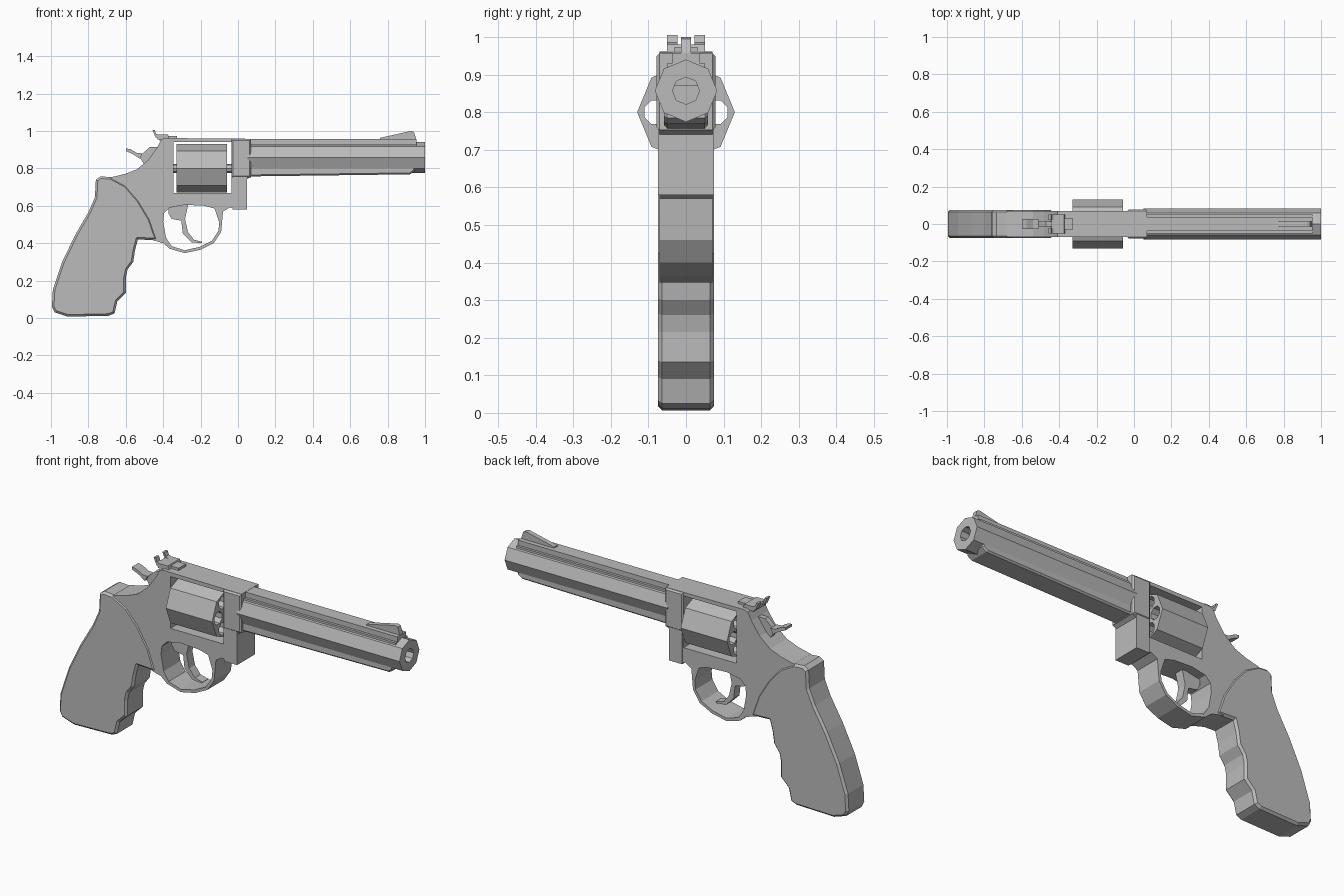
import bpy
import bmesh
from math import cos, sin, pi
from mathutils import Matrix, Vector

if "Cube" in bpy.data.objects:
    bpy.data.objects.remove(bpy.data.objects["Cube"], do_unlink=True)

steel = bpy.data.materials.new("grey steel")
steel.use_nodes = True
steel.diffuse_color = (0.5, 0.5, 0.5, 1)
shader = next(n for n in steel.node_tree.nodes if n.type == "BSDF_PRINCIPLED")
shader.inputs["Base Color"].default_value = steel.diffuse_color

# Local profile axes to model axes: side outlines lie in XZ, axial ones in YZ
SIDE = Matrix(((1, 0, 0, 0), (0, 0, -1, 0), (0, 1, 0, 0), (0, 0, 0, 1)))
AXIAL = Matrix(((0, 0, 1, 0), (1, 0, 0, 0), (0, 1, 0, 0), (0, 0, 0, 1)))


def solid(name, loops, start, end, axes=SIDE, chamfer=0.0):
    """Extrude an outline (first loop) with optional holes (other loops)."""
    bm = bmesh.new()
    for loop in loops:
        verts = [bm.verts.new((u, v, start)) for u, v in loop]
        for a, b in zip(verts, verts[1:] + verts[:1]):
            bm.edges.new((a, b))
        if len(loops) == 1:
            bm.faces.new(verts)
    if len(loops) > 1:
        bmesh.ops.triangle_fill(bm, use_beauty=True, edges=bm.edges[:],
                                normal=Vector((0, 0, 1)))
    cap = bmesh.ops.extrude_face_region(bm, geom=bm.faces[:], use_keep_orig=True)
    moved = [g for g in cap["geom"] if isinstance(g, bmesh.types.BMVert)]
    bmesh.ops.translate(bm, verts=moved, vec=(0, 0, end - start))
    bmesh.ops.recalc_face_normals(bm, faces=bm.faces[:])
    if chamfer:
        rim = [e for e in bm.edges if abs(e.verts[0].co.z - e.verts[1].co.z) < 1e-5]
        bmesh.ops.bevel(bm, geom=rim, offset=chamfer, segments=1,
                        profile=0.5, affect="EDGES")
    bm.transform(axes)
    mesh = bpy.data.meshes.new(name)
    bm.to_mesh(mesh)
    bm.free()
    mesh.materials.append(steel)
    obj = bpy.data.objects.new(name, mesh)
    bpy.context.collection.objects.link(obj)
    return obj


def plate(name, outline, half_width, chamfer=0.0):
    return solid(name, [outline], -half_width, half_width, SIDE, chamfer)


def rect(left, right, low, high):
    return [(left, low), (right, low), (right, high), (left, high)]


def ring(radius, y=0.0, z=0.0, sides=8, turn=0.0):
    angles = [turn + 2 * pi * i / sides for i in range(sides)]
    return [(y + radius * cos(a), z + radius * sin(a)) for a in angles]


# Frame with the cylinder window and the trigger opening
frame = [(-.39, .962), (.07, .958), (.07, .755), (.045, .74), (.045, .582),
         (-.045, .59), (-.08, .57), (-.09, .46), (-.13, .4), (-.2, .365),
         (-.285, .347), (-.365, .37), (-.4, .4), (-.47, .42), (-.55, .45),
         (-.7, .7), (-.68, .752), (-.605, .77), (-.54, .795), (-.48, .845),
         (-.43, .915), (-.41, .955)]
window = rect(-.345, -.035, .667, .94)
opening = [(-.1, .51), (-.105, .465), (-.14, .412), (-.205, .38), (-.285, .362),
           (-.355, .384), (-.385, .43), (-.4, .515), (-.395, .56), (-.365, .59),
           (-.285, .605), (-.18, .6), (-.125, .585)]
solid("frame", [frame, window, opening], -.07, .07)
plate("barrel_shroud", rect(-.035, .07, .752, .957), .078, .008)
plate("crane_block", rect(-.03, .047, .58, .76), .075)

# Grip with finger grooves
grip = [(-.43, .415), (-.535, .42), (-.55, .365), (-.56, .3), (-.59, .26),
        (-.6, .215), (-.6, .135), (-.645, .09), (-.66, .025), (-.69, .012),
        (-.91, .007), (-.98, .03), (-.995, .06), (-.99, .15), (-.94, .3),
        (-.87, .445), (-.8, .565), (-.765, .645), (-.76, .74), (-.735, .757),
        (-.68, .753), (-.6, .71), (-.53, .63), (-.47, .53)]
plate("grip", grip, .075, .011)

# Barrel, its top rib and the lug beneath
BORE_Z = .857
solid("barrel", [ring(.083, z=BORE_Z), ring(.036, z=BORE_Z)], .05, 1, AXIAL)
plate("rib_base", rect(.06, .955, .87, .93), .05)
plate("rib_top", rect(.06, .955, .92, .957), .037)
plate("barrel_lug", [(.06, .757), (.92, .768), (.945, .785), (.945, .81),
                     (.06, .81)], .059, .008)

# Cylinder with six chambers on its axle
AXIS_Z = .8
chambers = [ring(.034, y, z, turn=pi / 8) for y, z in ring(.079, z=AXIS_Z, sides=6)]
solid("cylinder", [ring(.13, z=AXIS_Z)] + chambers, -.33, -.06, AXIAL)
solid("cylinder_axle", [ring(.024, z=AXIS_Z)], -.35, -.03, AXIAL)

# Sights
plate("front_sight", [(.76, .95), (.76, .963), (.925, 1), (.94, .995),
                      (.955, .95)], .013)
plate("rear_sight_base", rect(-.42, -.325, .95, .974), .03)
plate("rear_sight_bar", [(-.43, .955), (-.365, .955), (-.375, .98), (-.44, .98)], .05)
blade = [(-.44, .965), (-.41, .975), (-.438, .985), (-.445, 1.005), (-.457, 1.005)]
for side, start in (("right", .022), ("left", -.05)):
    solid("rear_sight_post_" + side, [blade], start, start + .028)

# Hammer with a wider thumb spur
plate("hammer", [(-.56, .875), (-.51, .88), (-.47, .915), (-.43, .915),
                 (-.43, .78), (-.57, .77), (-.5, .82), (-.52, .85)], .014)
plate("hammer_spur", [(-.6, .907), (-.575, .902), (-.54, .882), (-.51, .88),
                      (-.525, .852), (-.56, .875), (-.6, .893)], .026)

# Trigger
plate("trigger", [(-.265, .61), (-.283, .53), (-.268, .46), (-.235, .418),
                  (-.19, .407), (-.195, .4), (-.25, .405), (-.295, .45),
                  (-.303, .52), (-.355, .53), (-.372, .56), (-.372, .61)], .024)
